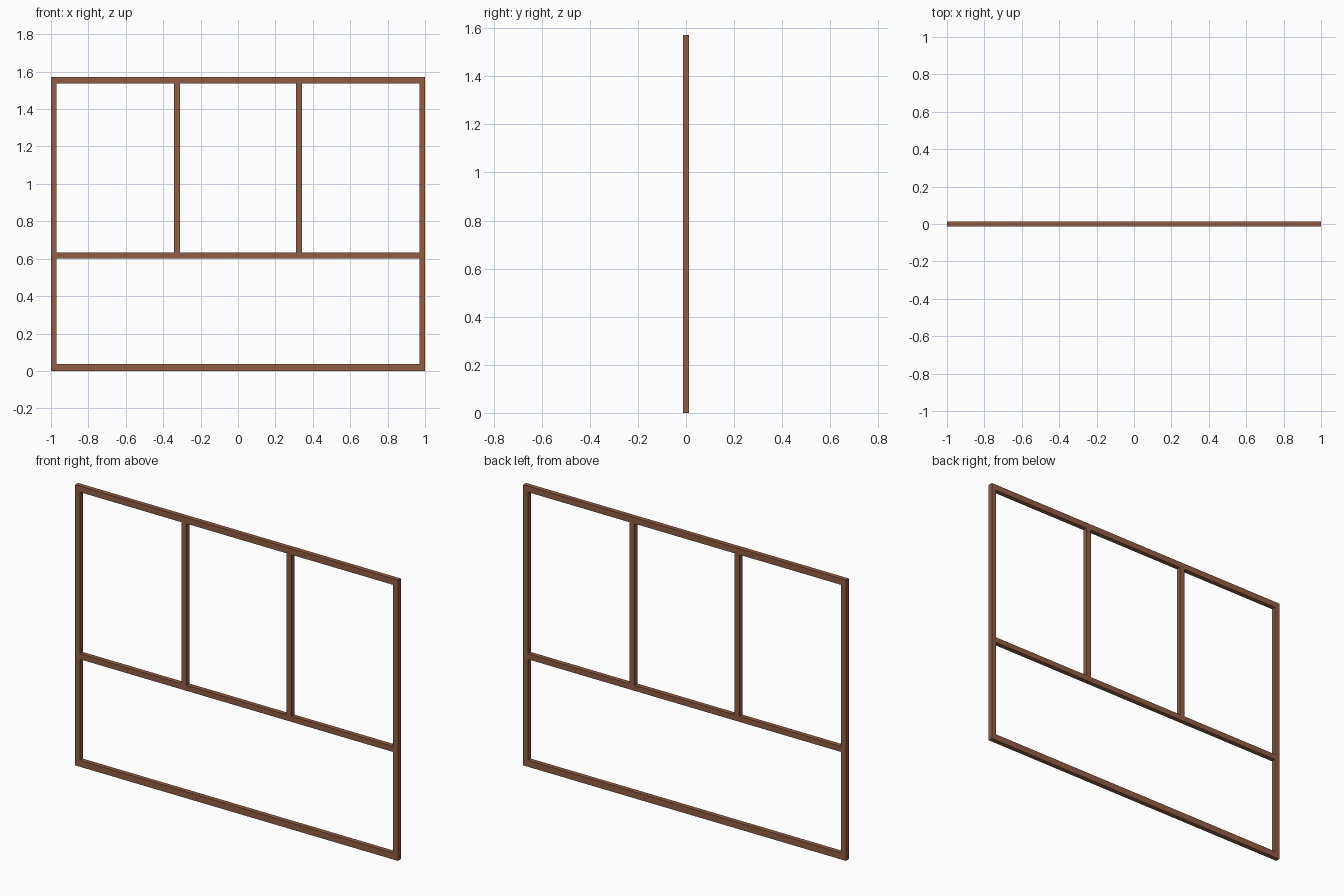
import bpy

if "Cube" in bpy.data.objects:
    bpy.data.objects.remove(bpy.data.objects["Cube"])

wood = bpy.data.materials.new("brown wood")
wood.diffuse_color = (0.28, 0.11, 0.058, 1)
wood.use_nodes = True
wood.node_tree.nodes["Principled BSDF"].inputs["Base Color"].default_value = wood.diffuse_color

HALF_DEPTH = 0.0128
HEIGHT = 1.572


def bar(name, x0, x1, z0, z1):
    """Rectangular bar of the frame, centred on y = 0."""
    bpy.ops.mesh.primitive_cube_add(size=1, location=((x0 + x1) / 2, 0, (z0 + z1) / 2))
    ob = bpy.context.object
    ob.name = name
    ob.scale = (x1 - x0, 2 * HALF_DEPTH, z1 - z0)
    bpy.ops.object.transform_apply(location=False, rotation=False, scale=True)
    ob.data.materials.append(wood)
    return ob


# full-width rails
bar("bottom_rail", -1, 1, 0, 0.036)
bar("top_rail", -1, 1, HEIGHT - 0.034, HEIGHT)

# middle rail between the side stiles
bar("middle_rail", -0.97, 0.97, 0.602, 0.633)

# side stiles and upper mullions, left and right
for side, s in (("left", -1), ("right", 1)):
    a, b = sorted((s * 0.97, s * 1.0))
    bar(side + "_stile", a, b, 0.036, HEIGHT - 0.034)
    a, b = sorted((s * 0.310, s * 0.342))
    bar(side + "_mullion", a, b, 0.633, HEIGHT - 0.034)
